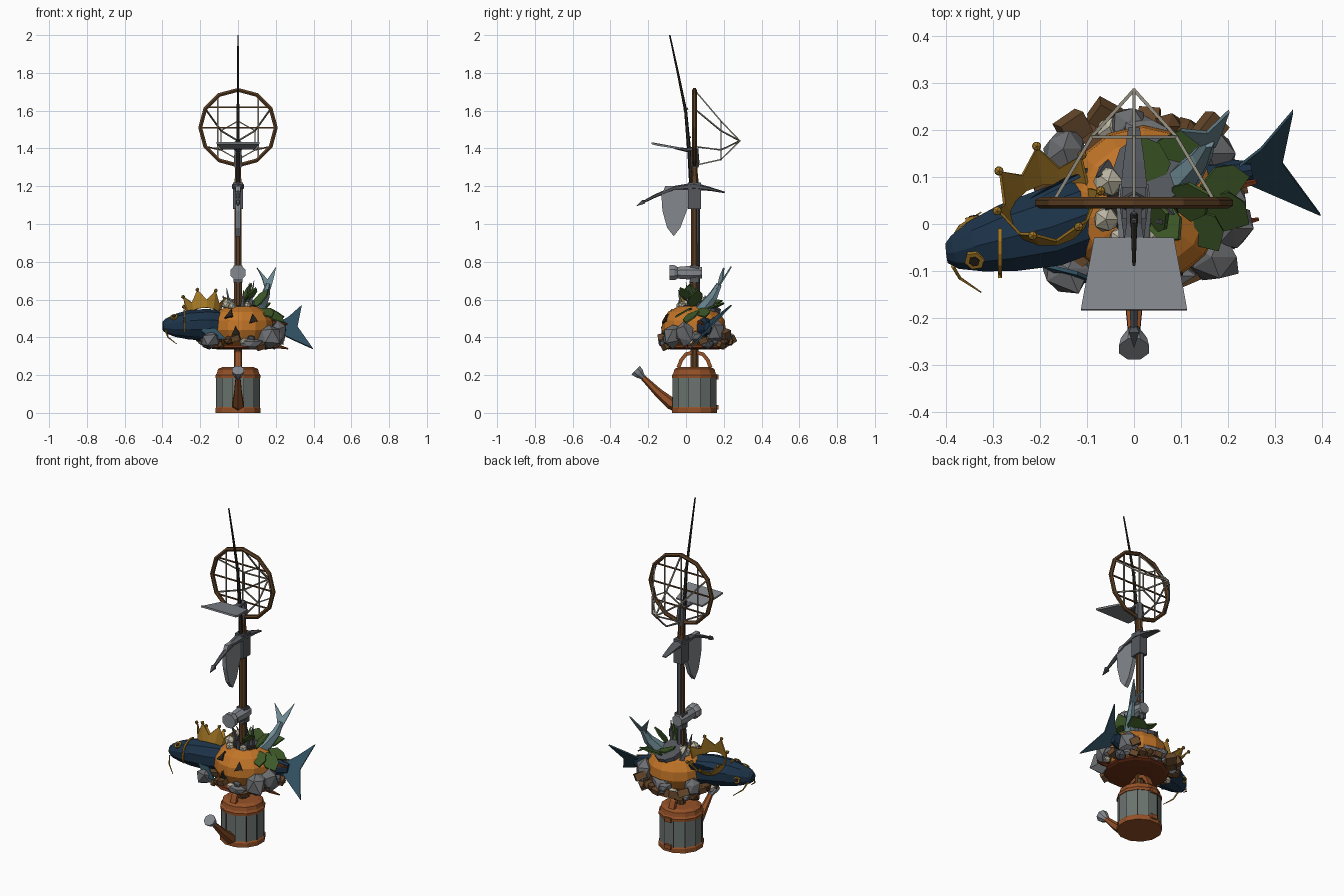
import bpy, bmesh, math, random
from mathutils import Vector, Matrix, Euler

if "Cube" in bpy.data.objects:
    bpy.data.objects.remove(bpy.data.objects["Cube"])

random.seed(4)
mats = {}
COL = dict(copper='93522c', slat='6a736f', wood='5b4028', dark='2c2823', orange='c0742c', navy='22364a',
           fin='33505f', gold='a67a2b', green='40592c', stone='6c6d70', steel='82868b', iron='55585d',
           bone='b9b3a0', net='8a8578', rust='6e351d', plank='66492f', teal='6f8b94')


def paint(ob, key):
    if key not in mats:
        m = bpy.data.materials.new(key)
        rgb = [(int(COL[key][i:i + 2], 16) / 255) ** 2.2 for i in (0, 2, 4)]
        m.diffuse_color = (*rgb, 1)
        m.use_nodes = True
        m.node_tree.nodes["Principled BSDF"].inputs["Base Color"].default_value = m.diffuse_color
        mats[key] = m
    ob.data.materials.append(mats[key])
    return ob


def obj(name, verts, faces, col):
    me = bpy.data.meshes.new(name)
    me.from_pydata([tuple(v) for v in verts], [], faces)
    bm = bmesh.new()
    bm.from_mesh(me)
    bmesh.ops.recalc_face_normals(bm, faces=bm.faces)
    bm.to_mesh(me)
    bm.free()
    ob = bpy.data.objects.new(name, me)
    bpy.context.collection.objects.link(ob)
    return paint(ob, col)


def tube(name, pts, radii, col, n=6, closed=False):
    """Loft along a path; each radius is a number or (sideways, up)."""
    pts = [Vector(p) for p in pts]
    k = len(pts)
    if not isinstance(radii, list):
        radii = [radii] * k
    verts, faces = [], []
    for i, p in enumerate(pts):
        a = pts[(i - 1) % k] if closed else pts[max(i - 1, 0)]
        b = pts[(i + 1) % k] if closed else pts[min(i + 1, k - 1)]
        t = (b - a).normalized()
        ref = Vector((0, 1, 0)) if (abs(t.z) > .95 or closed) else Vector((0, 0, 1))
        s = t.cross(ref).normalized()
        u = s.cross(t)
        r = radii[i] if isinstance(radii[i], tuple) else (radii[i], radii[i])
        for j in range(n):
            w = 2 * math.pi * (j + .5) / n
            verts.append(p + s * r[0] * math.cos(w) + u * r[1] * math.sin(w))
    for i in range(k if closed else k - 1):
        for j in range(n):
            c, d = (i + 1) % k * n, (j + 1) % n
            faces.append((i * n + j, i * n + d, c + d, c + j))
    if not closed:
        faces += [tuple(range(n)), tuple(range((k - 1) * n, k * n))]
    return obj(name, verts, faces, col)


def sheet(name, pts, col, thick=.008):
    ob = obj(name, pts, [tuple(range(len(pts)))], col)
    m = ob.modifiers.new('thickness', 'SOLIDIFY')
    m.thickness, m.offset = thick, 0
    return ob


def box(name, loc, size, col, rot=(0, 0, 0)):
    M = Matrix.LocRotScale(Vector(loc), Euler(rot), Vector(size))
    v = [M @ Vector((x, y, z)) for x in (-.5, .5) for y in (-.5, .5) for z in (-.5, .5)]
    return obj(name, v, [(0, 1, 3, 2), (4, 5, 7, 6), (0, 1, 5, 4), (2, 3, 7, 6), (0, 2, 6, 4), (1, 3, 7, 5)], col)


def rock(name, loc, size, col, jitter=.25):
    bm = bmesh.new()
    bmesh.ops.create_icosphere(bm, subdivisions=1, radius=1)
    for v in bm.verts:
        v.co *= 1 + random.uniform(-jitter, jitter)
        v.co = Vector([c * s for c, s in zip(v.co, size)]) + Vector(loc)
        if loc[2] < .5:
            v.co.z = max(v.co.z, .335)  # rubble sits flat
    me = bpy.data.meshes.new(name)
    bm.to_mesh(me)
    bm.free()
    ob = bpy.data.objects.new(name, me)
    bpy.context.collection.objects.link(ob)
    return paint(ob, col)


def up(name, prof, col, n=12, x=0, y=.045):
    """Turned part from (radius, height) pairs."""
    return tube(name, [(x, y, z) for r, z in prof], [r for r, z in prof], col, n)


# Watering can: slatted body, copper hoops and shoulder, spout, strap handle
up('can_body', [(.118, .02), (.118, .2)], 'slat')
up('can_base_hoop', [(.123, 0), (.123, .025), (.118, .032)], 'copper')
up('can_top_hoop', [(.122, .185), (.123, .2), (.115, .21), (.11, .232), (.085, .243)], 'copper')
for i in range(12):
    a = 2 * math.pi * (i + .5) / 12
    box('can_seam', (.117 * math.cos(a), .045 + .117 * math.sin(a), .11), (.004, .004, .17), 'dark', (0, 0, a))
tube('can_spout', [(0, -.03, .035), (0, -.08, .05), (0, -.15, .11), (0, -.235, .195)], [.038, .032, .023, .014], 'copper')
tube('can_rose', [(0, -.225, .185), (0, -.25, .21), (0, -.266, .226)], [.013, .03, .034], 'steel', 8)
tube('can_handle', [(0, -.04, .24), (0, -.025, .28), (0, 0, .31), (0, .045, .323), (0, .09, .31),
                    (0, .115, .28), (0, .13, .24)], (.024, .014), 'copper', 4)
for z in (.03, .19):
    box('can_bracket', (0, .165, z), (.04, .014, .025), 'copper')

# Central pole
up('pole', [(.024, .22), (.021, .8), (.018, 1.32)], 'wood', 8)
up('pole_steel_sleeve', [(.014, .6), (.014, 1.1)], 'iron', 6, 0, .06)
up('pole_top_socket', [(.022, 1.3), (.026, 1.33), (.02, 1.4)], 'iron', 6)

# Base dish and hollow pumpkin with dark cut-outs
up('pile_dish', [(.1, .335), (.16, .338), (.175, .345), (.17, .36)], 'rust', 12, .02)
up('pumpkin', [(.09, .35), (.145, .385), (.17, .44), (.165, .49), (.135, .535), (.085, .562)], 'orange', 14, .02, .04)
up('pumpkin_hollow', [(.088, .555), (.075, .57)], 'dark', 9, .02)


def on_pumpkin(a, z):
    r = .172 * math.sqrt(max(0, 1 - ((z - .455) / .135) ** 2)) * .985
    return (.02 + r * math.cos(a), .04 + r * math.sin(a), z)


for x0, z0 in [(-.05, .52), (.085, .495), (-.01, .43)]:
    a0 = -math.pi / 2 + (x0 - .025) / .16
    sheet('pumpkin_cutout', [on_pumpkin(a0 - .13, z0 - .02), on_pumpkin(a0 + .15, z0 - .01),
                             on_pumpkin(a0 + .02, z0 + .028)], 'dark', .012)

# Big fish through the pile: body, tail, fins, eyes, whiskers, stripe
tube('fish_body', [(-.398, -.062, .458), (-.38, -.06, .459), (-.335, -.047, .462), (-.27, -.03, .466), (-.18, -.008, .466),
                   (-.02, .05, .46), (.14, .092, .452), (.25, .115, .45)],
     [(.022, .024), (.038, .04), (.058, .06), (.076, .076), (.088, .084), (.085, .084), (.055, .06), (.02, .03)], 'navy', 10)
sheet('fish_tail', [(.2, .105, .465), (.27, .16, .51), (.338, .24, .57), (.315, .13, .455),
                    (.396, .02, .34), (.285, .07, .39), (.2, .105, .435)], 'fin')
sheet('fish_side_fin', [(-.2, -.085, .44), (-.12, -.105, .45), (-.06, -.13, .39), (-.14, -.115, .39)], 'fin')
sheet('fish_back_fin', [(-.26, .03, .5), (-.12, .1, .53), (-.03, .16, .5), (-.1, .08, .47)], 'navy')
# the head is rolled, so the front eye sits high and the back one low
for dy, dz in ((-.55, .8), (.9, -.1)):
    d = Vector((-.15, dy, dz)).normalized()
    c = Vector((-.33, -.045, .462)) + d * .057
    tube('fish_eye_ring', [c - d * .012, c + d * .004], .022, 'gold', 6)
    tube('fish_eye', [c - d * .01, c + d * .007], .012, 'dark', 6)
for s in (-1, 1):
    tube('fish_whisker', [(-.385, -.06 + s * .03, .44), (-.37, -.06 + s * .055, .4), (-.325, -.06 + s * .085, .365)],
         [.005, .004, .002], 'gold', 4)
tube('fish_gold_stripe', [(-.285, -.034 + .077 * math.cos(a), .465 + .077 * math.sin(a))
                          for a in [math.pi * (.4 + .11 * i) for i in range(8)]], .006, 'gold', 4)

# Crown tipped back on the fish
CM = Matrix.Translation((-.18, .02, .515)) @ Euler((math.radians(-32), math.radians(-4), 0)).to_matrix().to_4x4()
n = 14
vs, fs = [], []
for i in range(n):
    a = 2 * math.pi * i / n
    h, r = (.095, .115) if i % 2 == 0 else (.04, .096)
    vs += [CM @ Vector((.085 * math.cos(a), .08 * math.sin(a), 0)), CM @ Vector((r * math.cos(a), r * math.sin(a), h))]
    j = (i + 1) % n
    fs.append((2 * i, 2 * j, 2 * j + 1, 2 * i + 1))
    if i % 2 == 0:
        rock('crown_ball', vs[-1], (.011,) * 3, 'gold', 0)
crown = obj('crown', vs, fs, 'gold')
crown.modifiers.new('thickness', 'SOLIDIFY').thickness = .006

# Second fish standing up out of the pile
tube('small_fish_body', [(.06, .05, .5), (.11, .1, .56), (.145, .145, .62), (.16, .175, .68)],
     [(.035, .045), (.035, .04), (.022, .028), (.012, .016)], 'teal', 6)
sheet('small_fish_tail', [(.145, .165, .655), (.125, .18, .72), (.1, .2, .768), (.155, .195, .705),
                          (.202, .24, .775), (.188, .2, .71), (.172, .165, .655)], 'teal')

# Boulders, rubble ring, broken timber
for x, y, z, sx, sy, sz in [(.165, -.07, .41, .065, .055, .075), (-.14, -.095, .385, .065, .05, .055), (.21, -.01, .42, .04, .06, .07),
                            (-.15, .16, .42, .05, .05, .06), (.16, .15, .43, .055, .055, .07), (.07, -.11, .365, .06, .035, .03),
                            (.03, .19, .4, .06, .045, .06)]:
    rock('boulder', (x, y, z), (sx, sy, sz), 'stone')
for i in range(30):
    a = 2 * math.pi * i / 30
    s = random.uniform(.022, .036)
    p = (.01 + .2 * math.cos(a), .05 + .165 * math.sin(a), .34 + s * .7 + random.choice((0, .02, .04)))
    if i % 3 == 1:
        box('timber_chunk', p, (.065, .045, .03), 'plank', (random.uniform(-.4, .4), random.uniform(-.4, .4), a))
    else:
        rock('rubble', p, (s, s, s * .8), random.choice(['stone', 'iron', 'bone', 'wood']))
for x, y, z, a in [(-.13, .205, .4, .6), (-.06, .23, .38, -.5), (.16, .2, .42, .9)]:
    box('timber_block', (x, y, z), (.06, .05, .04), 'plank', (.4, .3, a))
tube('branch', [(.1, .05, .45), (.18, .07, .48), (.26, .09, .47)], [.018, .012, .006], 'rust', 5)
tube('low_twig', [(.15, 0, .36), (.22, .0, .35), (.265, .01, .34)], [.014, .01, .004], 'rust', 5)

# Leaves, thorns, skulls and a dark wheel on the top
for x, y, z, l, a, t in [(.1, .15, .555, .085, .5, .3), (.03, .13, .58, .07, 2, .2), (.19, .03, .51, .07, -.5, -.5),
                         (.15, -.01, .53, .06, -1, -.4), (.12, .05, .6, .07, .3, .9), (.07, .0, .62, .06, -.9, .8),
                         (.19, .09, .53, .06, .2, -.4), (.05, .02, .63, .06, .1, 1.2)]:
    R = Euler((.25, -t, a)).to_matrix()
    sheet('leaf', [Vector((x, y, z)) + R @ Vector((u * l, v * l, w * l)) for u, v, w in
                   [(-.9, 0, 0), (-.3, .6, .1), (.4, .55, .05), (1, 0, 0), (.4, -.55, .05), (-.3, -.6, .1)]], 'green', .008)
for x, y, h in [(.06, .0, .69), (.085, .02, .7), (-.06, .03, .66), (.03, -.04, .65), (-.08, .1, .62)]:
    tube('thorn', [(x * .7, y + .02, .54), (x, y, h)], [.018, .002], 'iron', 4)
for x, y, z, s in [(-.06, .01, .575, .03), (-.03, -.03, .565, .024), (-.055, .09, .58, .034), (.05, -.02, .57, .022)]:
    rock('skull', (x, y, z), (s, s, s), 'bone', .06)
tube('half_buried_wheel', [(.03, .1, .54), (.035, .115, .575)], .08, 'iron', 10)

# Lantern head clamped on the pole
tube('lantern_body', [(0, -.05, .742), (0, .03, .742), (0, .085, .742)], [.033, .04, .033], 'steel', 8)
tube('lantern_head', [(0, -.087, .742), (0, -.06, .742), (0, -.045, .742)], [.043, .043, .033], 'steel', 8)
box('lantern_clamp', (0, .045, .735), (.05, .05, .09), 'iron')

# Pick head with adze end, point, socket and hanging blade
box('pick_socket', (0, .045, 1.15), (.052, .068, .14), 'iron')
tube('pick_head', [(0, .205, 1.167), (0, .13, 1.185), (0, .045, 1.2), (0, -.06, 1.19), (0, -.16, 1.15), (0, -.235, 1.112)],
     [(.014, .004), (.026, .01), (.036, .02), (.02, .012), (.012, .009), (.007, .006)], 'iron', 6)
tube('pick_point', [(0, -.215, 1.122), (0, -.225, 1.117), (0, -.262, 1.095)], [.006, .016, .001], 'iron', 4)
sheet('hanging_blade', [(0, .01, 1.2), (0, .015, 1.1), (0, -.03, .98), (0, -.065, .935), (0, -.1, .98),
                        (0, -.125, 1.07), (0, -.13, 1.15), (0, -.11, 1.2)], 'steel', .024)

# Hoe plate near the top
sheet('hoe_blade', [(-.085, -.03, 1.4), (.085, -.03, 1.4), (.108, -.155, 1.42), (.113, -.183, 1.428),
                    (-.113, -.183, 1.428), (-.108, -.155, 1.42)], 'steel', .01)
tube('hoe_neck', [(0, -.06, 1.403), (0, 0, 1.392), (0, .045, 1.398)], [(.03, .006), (.018, .01), (.02, .012)], 'iron', 6)

# Landing net: hoop, mesh strands and trailing point
RC, RR = Vector((0, .045, 1.51)), .2
hoop = lambda d: RC + Vector((RR * math.cos(math.radians(d)), 0, RR * math.sin(math.radians(d))))
tube('net_hoop', [hoop(30 * i) for i in range(12)], .012, 'wood', 6, True)
tube('net_stem', [(0, .045, 1.22), (0, .045, 1.32)], [.022, .012], 'wood', 6)
apex = Vector((0, .285, 1.44))
bag = []
for d in (90, 30, -30, -90, -150, 150):
    e = hoop(d)
    mid = Vector((e.x * .52, .185, 1.443 + (e.z - 1.51) * .51))
    bag.append(mid)
    tube('net_cord', [e, mid, apex], .005, 'net', 4)
tube('net_inner_loop', bag, .005, 'net', 4, True)
h = math.sqrt(RR ** 2 - .108 ** 2)
for o, w in ((-.108, h), (0, RR), (.108, h)):
    tube('net_strand', [RC + Vector((-w, 0, o)), RC + Vector((w, 0, o))], .005, 'wood', 4)
    tube('net_strand', [RC + Vector((o, 0, -w)), RC + Vector((o, 0, w))], .005, 'net', 4)

# Long fishing rod rising from the pole
tube('fishing_rod', [(0, .035, 1.1), (0, .02, 1.35), (0, -.002, 1.6), (0, -.043, 1.8), (0, -.086, 2.0)],
     [.013, .011, .008, .006, .004], 'dark', 6)
for z, y in ((1.45, .012), (1.6, -.002)):
    tube('rod_guide', [(0, y - .01, z), (0, y + .012, z + .012)], .006, 'iron', 5)
